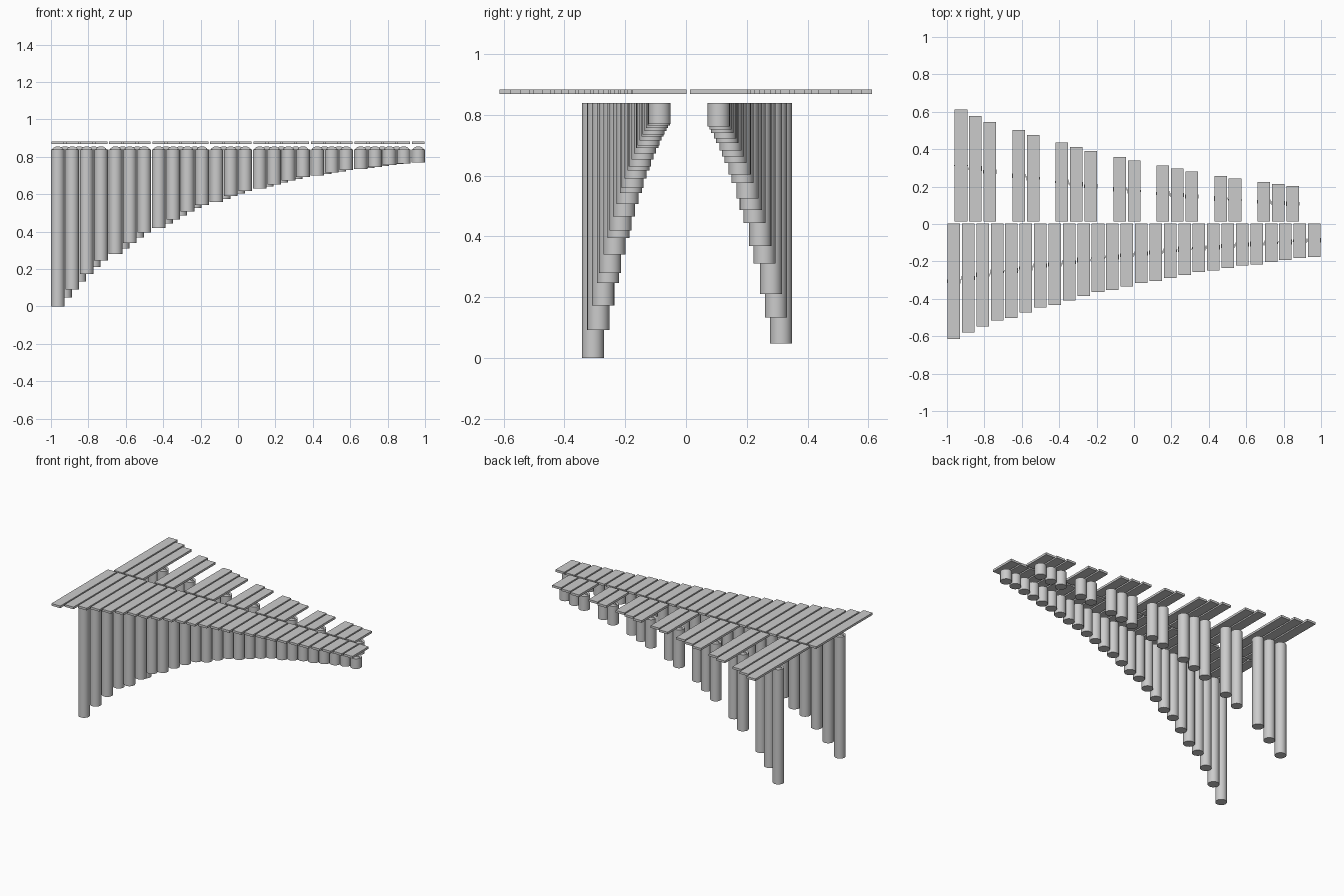
import bpy, math

if "Cube" in bpy.data.objects:
    bpy.data.objects.remove(bpy.data.objects["Cube"])

TOP = 0.84          # rim height of the resonator tubes
RADIUS = 0.0365
PITCH = 0.0771
FIRST_X = -0.9635
NATURALS = [0, 2, 4, 6, 7, 9, 11]   # semitone steps, counted from the lowest note
RAISED = {0: 1, 1: 3, 2: 5, 4: 8, 5: 10}


def add_note(kind, x, semitone, y_edge, side):
    # tone bar, shortening by a factor of sqrt(2) per octave
    length = 0.616 * 2 ** (-semitone / 24)
    y = y_edge + side * length / 2
    bpy.ops.mesh.primitive_cube_add(size=1, location=(x, y, 0.8755))
    bar = bpy.context.object
    bar.name = f"{kind}_bar_{semitone:02d}"
    bar.scale = (0.067, length, 0.015)

    # resonator tube, halving in length per octave
    depth = TOP * 2 ** (-semitone / 12)
    bpy.ops.mesh.primitive_cylinder_add(vertices=24, radius=RADIUS, depth=depth,
                                        location=(x, y, TOP - depth / 2))
    tube = bpy.context.object
    tube.name = f"{kind}_resonator_{semitone:02d}"
    bpy.ops.object.shade_smooth_by_angle(angle=math.radians(40))

    # thin upright disc set in the tube mouth
    bpy.ops.mesh.primitive_circle_add(vertices=24, radius=RADIUS, fill_type='NGON',
                                      location=(x, y, TOP - 0.02),
                                      rotation=(math.pi / 2, 0, 0))
    bpy.context.object.name = f"{kind}_damper_disc_{semitone:02d}"


for i in range(26):
    octave, step = divmod(i, 7)
    x = FIRST_X + i * PITCH
    # front row
    add_note("natural", x, 12 * octave + NATURALS[step], 0.002, -1)
    # back row, placed between neighbours in groups of three and two
    if step in RAISED and i < 25:
        add_note("raised", x + PITCH / 2, 12 * octave + RAISED[step], 0.0135, 1)
